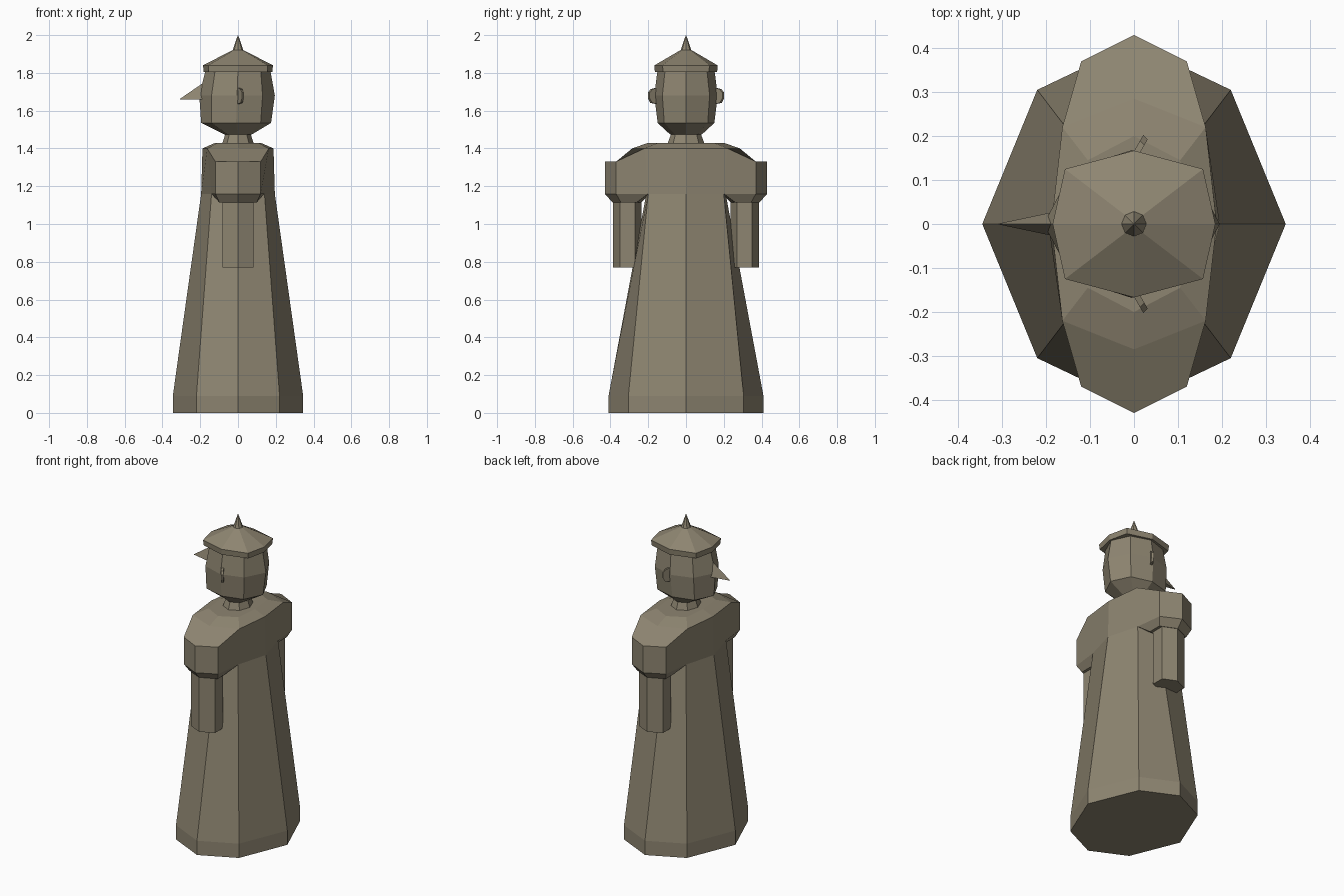
import bpy, bmesh

stone = bpy.data.materials.new("olive stone")
stone.diffuse_color = (0.27, 0.235, 0.165, 1)


def loft(name, rings):
    """Skin a stack of equal-sized rings, capped at both ends."""
    bm = bmesh.new()
    rows = [[bm.verts.new(p) for p in ring] for ring in rings]
    n = len(rows[0])
    for lo, hi in zip(rows, rows[1:]):
        for i in range(n):
            bm.faces.new((lo[i], lo[(i + 1) % n], hi[(i + 1) % n], hi[i]))
    bm.faces.new(rows[0])
    bm.faces.new(rows[-1])
    bmesh.ops.recalc_face_normals(bm, faces=bm.faces)
    me = bpy.data.meshes.new(name)
    bm.to_mesh(me)
    bm.free()
    me.materials.append(stone)
    ob = bpy.data.objects.new(name, me)
    bpy.context.collection.objects.link(ob)
    return ob


def octagon(z, a, bx, by, c, shift=0):
    """Eight-sided ring: tips at x=+-a and y=+-c, corners at (+-bx, +-by)."""
    pts = [(a, 0), (bx, by), (0, c), (-bx, by), (-a, 0), (-bx, -by), (0, -c), (bx, -by)]
    return [(x + shift, y, z) for x, y in pts]


def regular(z, r):
    return octagon(z, r, r * 0.707, r * 0.707, r)


# robe with flat top of the shoulders
loft("robe", [
    octagon(0, 0.345, 0.22, 0.305, 0.41),
    octagon(0.09, 0.345, 0.22, 0.305, 0.41),
    octagon(1.16, 0.195, 0.14, 0.20, 0.21),
    octagon(1.40, 0.188, 0.163, 0.22, 0.285),
    octagon(1.43, 0.12, 0.105, 0.145, 0.20),
])

# neck
loft("neck", [
    octagon(1.42, 0.085, 0.06, 0.07, 0.10),
    octagon(1.50, 0.06, 0.04, 0.05, 0.07),
])

# head
loft("head", [
    octagon(1.475, 0.075, 0.055, 0.06, 0.085),
    octagon(1.535, 0.185, 0.13, 0.115, 0.15, -0.01),
    octagon(1.68, 0.20, 0.135, 0.125, 0.168, -0.005),
    octagon(1.82, 0.17, 0.12, 0.11, 0.15),
])

# brimmed hat
loft("hat", [
    octagon(1.805, 0.182, 0.155, 0.12, 0.165),
    octagon(1.84, 0.185, 0.157, 0.125, 0.167),
    octagon(1.92, 0.03, 0.021, 0.021, 0.03),
])

# spike on the hat
loft("hat_spike", [regular(1.91, 0.032), regular(1.95, 0.018), regular(2.0, 0.001)])

# pointed nose
loft("nose", [
    [(-0.18, 0, 1.75), (-0.18, 0.028, 1.66), (-0.18, -0.028, 1.66)],
    [(-0.308, 0, 1.662), (-0.308, 0.001, 1.66), (-0.308, -0.001, 1.66)],
])

for s, side in ((1, "left"), (-1, "right")):
    # bulky sleeve hanging from the shoulder
    def sleeve_ring(pts):
        return [(x, s * y, z) for x, y, z in pts] + \
               [(-x, s * y, z) for x, y, z in pts[-2:0:-1]]

    loft(side + "_sleeve", [
        sleeve_ring([(0, 0.39, 1.115), (0.10, 0.345, 1.115), (0.10, 0.26, 1.115), (0, 0.235, 1.115)]),
        sleeve_ring([(0, 0.43, 1.16), (0.12, 0.37, 1.16), (0.14, 0.20, 1.16), (0, 0.19, 1.16)]),
        sleeve_ring([(0, 0.43, 1.33), (0.12, 0.37, 1.33), (0.163, 0.22, 1.40), (0, 0.285, 1.40)]),
    ])

    # six-sided arm
    loft(side + "_arm", [
        sleeve_ring([(0, 0.387, z), (0.083, 0.35, z), (0.083, 0.27, z), (0, 0.235, z)])
        for z in (0.77, 1.14)
    ])

    # ear: thin half-disc angled backwards
    rim = [(0, -0.042), (0.7, -0.036), (1, -0.012), (1, 0.018), (0.7, 0.036), (0, 0.045)]
    loft(side + "_ear", [
        [(0.0 + d + 0.025 * u, s * (0.155 + 0.043 * u - d), 1.677 + v) for u, v in rim]
        for d in (-0.004, 0.006)
    ])
